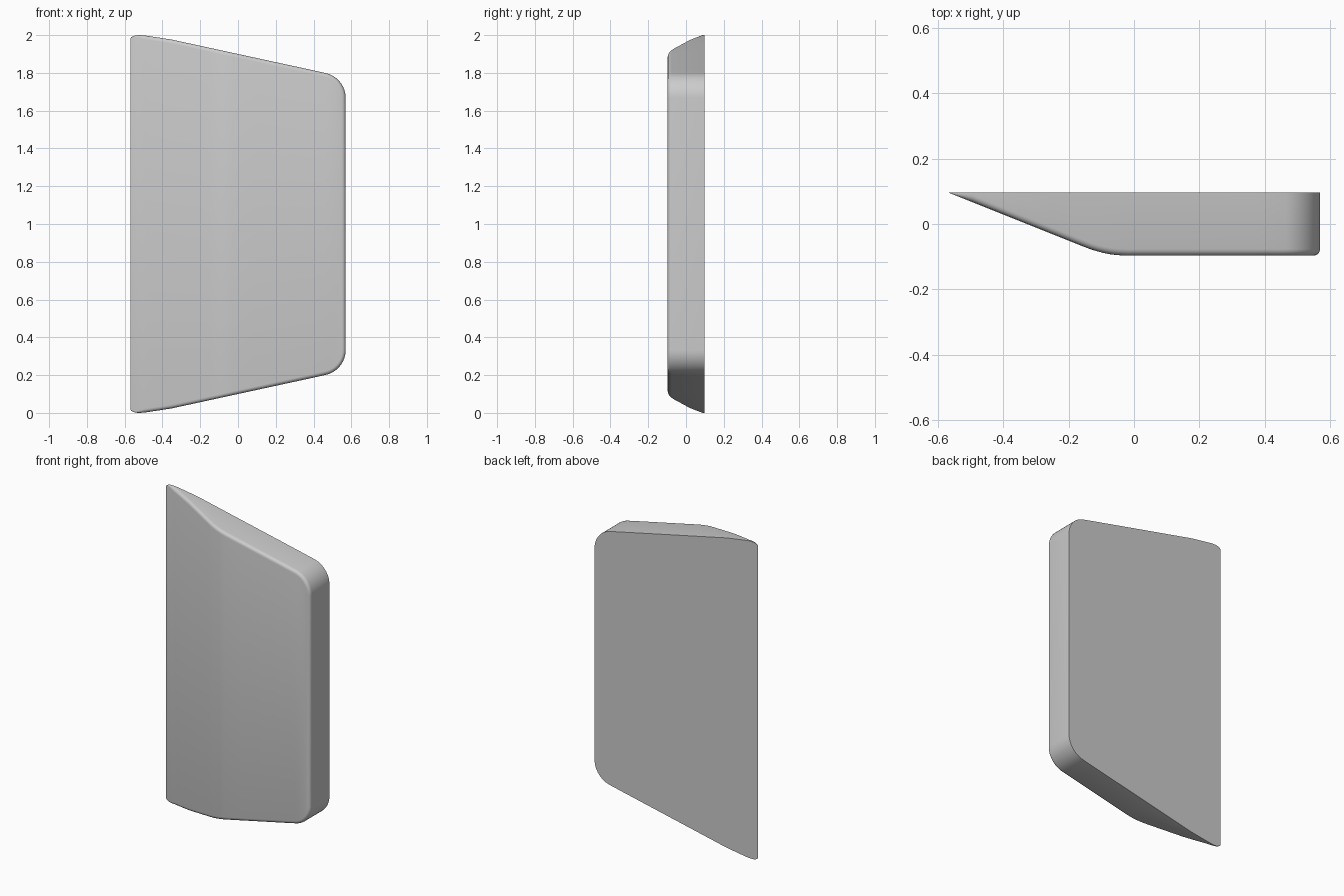
import bpy, bmesh, math
from mathutils import Vector

if "Cube" in bpy.data.objects:
    bpy.data.objects.remove(bpy.data.objects["Cube"])

BACK = 0.097       # y of the flat back
BEVEL = 0.02       # rounding of the front rim
STEPS = 4


def front_y(x):
    """Front surface: sloped blade easing into a flat face."""
    xa, xb, s = -0.15, -0.02, 0.4
    if x >= xb:
        return -BACK
    if x >= xa:
        return -BACK + s * (xb - x) ** 2 / (2 * (xb - xa))
    return -BACK + s * ((xa + xb) / 2 - x)


# Upper half of the outline, left tip to right side
top = [(-0.57, 1.982), (-0.565, 1.989), (-0.555, 1.995), (-0.54, 1.999),
       (-0.52, 2.0), (-0.495, 1.998), (-0.46, 1.993), (-0.42, 1.987)]
for x in (-0.35, -0.25, -0.15, -0.13, -0.11, -0.09, -0.07, -0.05, -0.02, 0.1, 0.25, 0.38):
    top.append((x, 1.9 - 0.217 * x))
for i in range(13):
    a = math.radians(77.75) * (1 - i / 12)
    top.append((0.435 + 0.135 * math.cos(a), 1.667 + 0.135 * math.sin(a)))

# Full outline, mirrored about mid height
n = len(top)
outline = [Vector(p) for p in top]
outline += [Vector((x, 2 - z)) for x, z in reversed(top)]
m = len(outline)


def inward(i):
    d1 = (outline[i] - outline[i - 1]).normalized()
    d2 = (outline[(i + 1) % m] - outline[i]).normalized()
    if i in (n - 1, n):
        return Vector((-1, 0))
    t = (d1 + d2).normalized()
    return Vector((t.y, -t.x))


bm = bmesh.new()

# Back loop, then rounded rim loops towards the front
loops = [[bm.verts.new((p.x, BACK, p.y)) for p in outline]]
for k in range(STEPS + 1):
    a = math.pi / 2 * k / STEPS
    loop = []
    for i, p in enumerate(outline):
        r = min(BEVEL, 0.7 * max(0.0, BACK - front_y(p.x)))
        q = p + inward(i) * r * (1 - math.cos(a))
        y = min(BACK, front_y(q.x) + r * (1 - math.sin(a)))
        loop.append(bm.verts.new((q.x, y, q.y)))
    loops.append(loop)

# Side and rim faces
for a, b in zip(loops, loops[1:]):
    for i in range(m):
        j = (i + 1) % m
        bm.faces.new((a[i], a[j], b[j], b[i]))

# Front strips and back cap
f = loops[-1]
for i in range(n - 1):
    bm.faces.new((f[i], f[i + 1], f[m - 2 - i], f[m - 1 - i]))
bm.faces.new(loops[0])

bmesh.ops.remove_doubles(bm, verts=bm.verts, dist=0.0002)
bmesh.ops.recalc_face_normals(bm, faces=bm.faces)
mesh = bpy.data.meshes.new("blade_panel")
bm.to_mesh(mesh)
bm.free()

panel = bpy.data.objects.new("blade_panel", mesh)
bpy.context.collection.objects.link(panel)
bpy.context.view_layer.objects.active = panel
panel.select_set(True)
bpy.ops.object.shade_smooth_by_angle(angle=math.radians(30))
